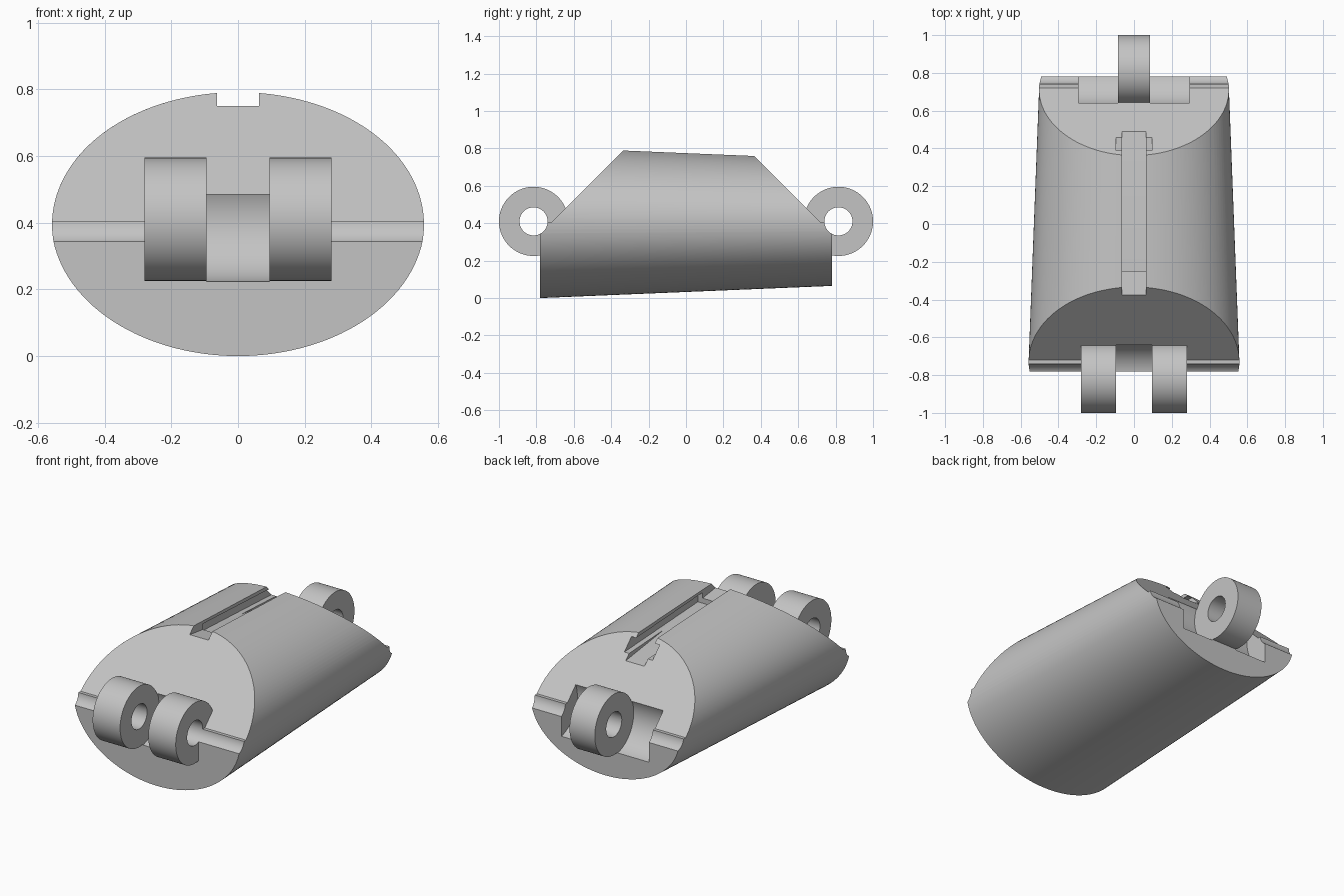
import bpy, bmesh, math

cube = bpy.data.objects.get("Cube")
if cube:
    bpy.data.objects.remove(cube, do_unlink=True)

grey = bpy.data.materials.new("plain grey")
grey.use_nodes = True
COLOR = (0.55, 0.55, 0.55, 1)
grey.diffuse_color = COLOR
grey.node_tree.nodes["Principled BSDF"].inputs["Base Color"].default_value = COLOR

PIN_Y, PIN_Z = 0.815, 0.41
MID_Z = 0.405


def loft(name, ring_a, ring_b):
    """Closed solid between two matching rings of points."""
    bm = bmesh.new()
    a = [bm.verts.new(p) for p in ring_a]
    b = [bm.verts.new(p) for p in ring_b]
    n = len(a)
    bm.faces.new(a)
    bm.faces.new(b[::-1])
    for i in range(n):
        j = (i + 1) % n
        bm.faces.new((a[j], a[i], b[i], b[j]))
    bmesh.ops.recalc_face_normals(bm, faces=bm.faces)
    mesh = bpy.data.meshes.new(name)
    bm.to_mesh(mesh)
    bm.free()
    mesh.materials.append(grey)
    obj = bpy.data.objects.new(name, mesh)
    bpy.context.collection.objects.link(obj)
    return obj


def prism(name, profile, x0, x1):
    """Side profile of (y, z) points drawn out along x."""
    return loft(name, [(x0, y, z) for y, z in profile], [(x1, y, z) for y, z in profile])


def barrel(name, side, radius, x0, x1, n=72):
    turns = [2 * math.pi * (i + 0.5) / n for i in range(n)]
    return prism(name, [(side * PIN_Y + radius * math.cos(t), PIN_Z + radius * math.sin(t))
                        for t in turns], x0, x1)


def ellipse(y, rx, rz, n=128):
    turns = [2 * math.pi * i / n for i in range(n)]
    return [(rx * math.cos(t), y, MID_Z + rz * math.sin(t)) for t in turns]


def combine(target, tool, operation):
    mod = target.modifiers.new("combine", "BOOLEAN")
    mod.operation, mod.object, mod.solver = operation, tool, "EXACT"
    bpy.ops.object.select_all(action="DESELECT")
    bpy.context.view_layer.objects.active = target
    target.select_set(True)
    bpy.ops.object.modifier_apply(modifier=mod.name)
    bpy.data.objects.remove(tool, do_unlink=True)


# Tapered oval body
body = loft("hinged_link_body", ellipse(-0.78, 0.56, MID_Z), ellipse(0.78, 0.5, 0.34))

# Sloped ends with a small ledge above the pin
for side in (-1, 1):
    slope = [(0.125, 1), (0.72, MID_Z), (1, MID_Z), (1, 1)]
    combine(body, prism("slope_cutter", [(side * y, z) for y, z in slope], -1, 1), "DIFFERENCE")

# Clearance for the mating knuckles: one in front, two at the back
for side, x0, x1 in ((-1, -0.095, 0.095), (1, -0.295, -0.085), (1, 0.085, 0.295)):
    combine(body, barrel("clearance_cutter", side, 0.19, x0, x1), "DIFFERENCE")

# Hinge knuckles: two in front, one at the back
for side, x0, x1 in ((-1, -0.28, -0.095), (-1, 0.095, 0.28), (1, -0.085, 0.085)):
    combine(body, barrel("knuckle", side, 0.185, x0, x1), "UNION")

# Pin holes running across the whole width
for side in (-1, 1):
    combine(body, barrel("pin_cutter", side, 0.075, -1, 1), "DIFFERENCE")

# Sloping slot in the top, with an undercut open at the back
slot = [(-0.6, 0.78), (0.7, 0.607), (0.7, 1), (-0.6, 1)]
combine(body, prism("slot_cutter", slot, -0.063, 0.063), "DIFFERENCE")
undercut = [(-0.25, 0.703), (0.7, 0.655), (0.7, 0.72), (-0.25, 0.768)]
combine(body, prism("undercut_cutter", undercut, -0.095, 0.095), "DIFFERENCE")

# Smooth curves, sharp edges
bpy.ops.object.select_all(action="DESELECT")
bpy.context.view_layer.objects.active = body
body.select_set(True)
bpy.ops.object.shade_smooth_by_angle(angle=math.radians(25))
